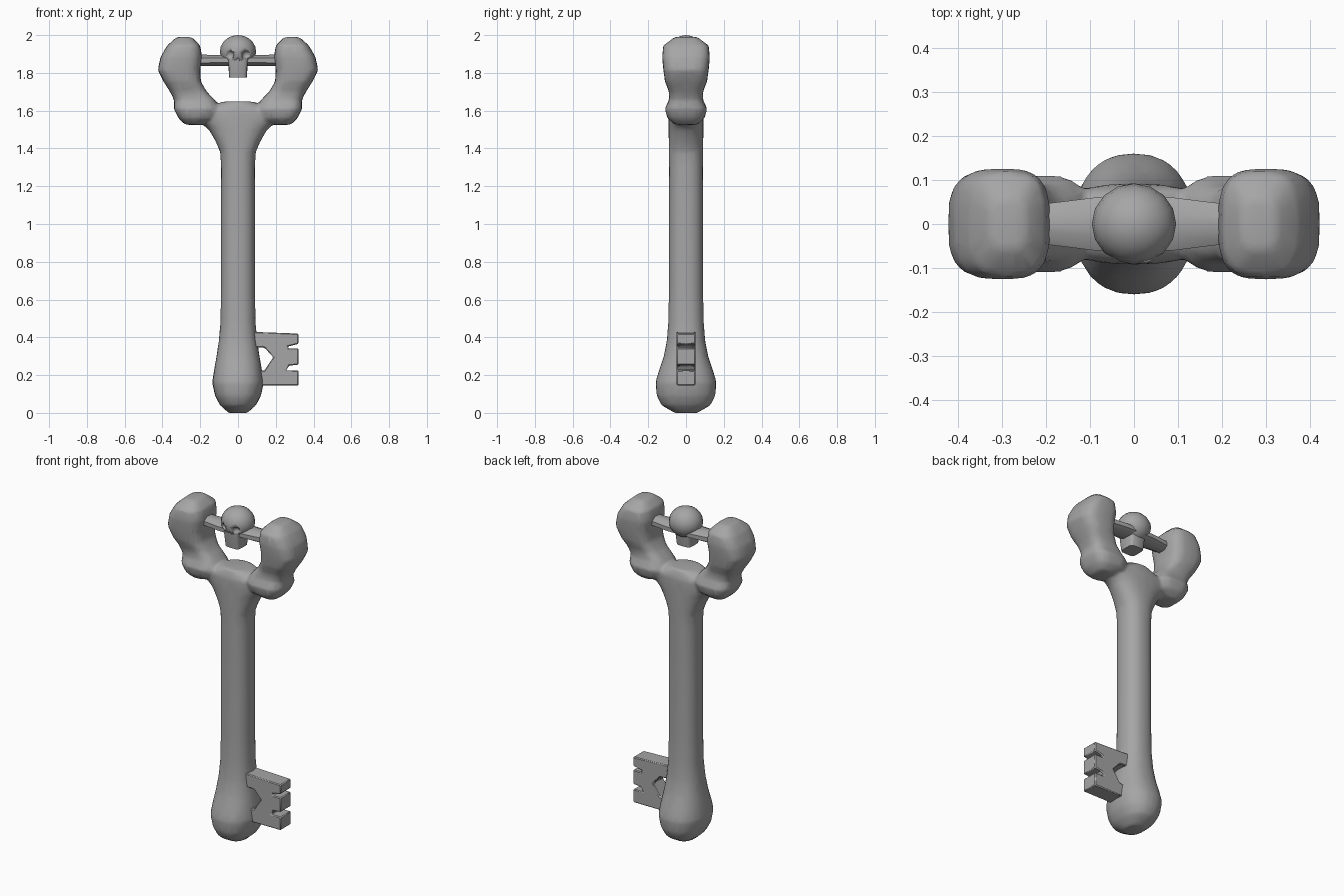
import bpy, bmesh, math
from mathutils import Matrix, Vector

if "Cube" in bpy.data.objects:
    bpy.data.objects.remove(bpy.data.objects["Cube"])

bone = bpy.data.materials.new("bone_grey")
bone.diffuse_color = (0.38, 0.38, 0.38, 1)
bone.use_nodes = True
bone.node_tree.nodes["Principled BSDF"].inputs["Base Color"].default_value = bone.diffuse_color


def finish(bm, name, angle=40):
    bmesh.ops.recalc_face_normals(bm, faces=bm.faces)
    me = bpy.data.meshes.new(name)
    bm.to_mesh(me)
    bm.free()
    ob = bpy.data.objects.new(name, me)
    bpy.context.collection.objects.link(ob)
    me.materials.append(bone)
    bpy.ops.object.select_all(action='DESELECT')
    ob.select_set(True)
    bpy.context.view_layer.objects.active = ob
    bpy.ops.object.shade_smooth_by_angle(angle=math.radians(angle))
    return ob


def loft(bm, sections, power, sides=24, mirror=1):
    """Stack rounded sections given as (z, x_min, x_max, half_depth)."""
    rings = []
    for z, x0, x1, hy in sections:
        ring = []
        for i in range(sides):
            a = 2 * math.pi * i / sides
            c, s = math.cos(a), math.sin(a)
            px = math.copysign(abs(c) ** (2 / power), c)
            py = math.copysign(abs(s) ** (2 / power), s)
            x = (x0 + x1) / 2 + (x1 - x0) / 2 * px
            ring.append(bm.verts.new((mirror * x, hy * py, z)))
        rings.append(ring)
    for a, b in zip(rings, rings[1:]):
        for i in range(sides):
            j = (i + 1) % sides
            bm.faces.new((a[i], a[j], b[j], b[i]))
    bm.faces.new(rings[0])
    bm.faces.new(rings[-1])


# Bone: shaft with lower knob, flaring neck, two knobbed arms
bm = bmesh.new()
shaft = [(0.0, .05, .06), (.04, .095, .13), (.09, .122, .155), (.16, .137, .162),
         (.22, .128, .145), (.30, .114, .118), (.38, .102, .102), (.48, .093, .094),
         (.65, .091, .091), (1.30, .09, .09), (1.38, .094, .092), (1.44, .12, .092),
         (1.50, .155, .092), (1.54, .20, .092), (1.60, .20, .092), (1.648, .08, .075)]
loft(bm, [(z, -hx, hx, hy) for z, hx, hy in shaft], 2.3)
arm = [(1.525, .19, .28, .06), (1.56, .12, .315, .098), (1.61, .10, .34, .113),
       (1.655, .12, .337, .09), (1.70, .165, .36, .09), (1.755, .197, .395, .112),
       (1.815, .20, .425, .12), (1.885, .19, .41, .127), (1.945, .20, .375, .12),
       (1.99, .245, .325, .06)]
for side in (-1, 1):
    loft(bm, arm, 3.2, mirror=side)
ob = finish(bm, "bone_shaft_and_fork")
# Fuse the overlapping lofts, soften the joints, reduce to a low-poly surface
m = ob.modifiers.new("fuse", 'REMESH')
m.mode = 'VOXEL'
m.voxel_size = 0.012
m.use_smooth_shade = True
m = ob.modifiers.new("soften", 'SMOOTH')
m.factor = 0.5
m.iterations = 4
m = ob.modifiers.new("reduce", 'DECIMATE')
m.ratio = 0.15

# Key bit: extruded tooth outline
outline = [(.05, .43), (.32, .42), (.32, .365), (.265, .352), (.265, .342), (.32, .342),
           (.32, .255), (.27, .25), (.255, .225), (.32, .225), (.32, .145), (.05, .145),
           (.05, .22), (.14, .225), (.187, .295), (.14, .345), (.05, .35)]
bm = bmesh.new()
face = bm.faces.new([bm.verts.new((x, -.05, z)) for x, z in outline])
ext = bmesh.ops.extrude_face_region(bm, geom=[face])
bmesh.ops.translate(bm, vec=(0, .1, 0),
                    verts=[v for v in ext['geom'] if isinstance(v, bmesh.types.BMVert)])
ob = finish(bm, "key_teeth")
m = ob.modifiers.new("soft_edges", 'BEVEL')
m.width = 0.008
m.segments = 1

# Cross bar carrying the skull, a little deeper toward the middle
bm = bmesh.new()
stations = [(-.24, .034, .045), (-.09, .031, .065), (.09, .031, .065), (.24, .034, .045)]
rings = []
for x, hz, hy in stations:
    rings.append([bm.verts.new((x, hy * math.cos(a), 1.866 + hz * math.sin(a)))
                  for a in (math.pi / 4 * (i + .5) for i in range(8))])
for a, b in zip(rings, rings[1:]):
    for i in range(8):
        bm.faces.new((a[i], a[(i + 1) % 8], b[(i + 1) % 8], b[i]))
bm.faces.new(rings[0])
bm.faces.new(rings[-1])
finish(bm, "cross_bar", 50)

# Skull: rounded cranium and tapered jaw
bm = bmesh.new()
bmesh.ops.create_uvsphere(bm, u_segments=16, v_segments=10, radius=1,
                          matrix=Matrix.Translation((0, 0, 1.912)) @ Matrix.Diagonal((.096, .092, .088, 1)))
cranium = finish(bm, "skull_cranium", 50)
bm = bmesh.new()
loft(bm, [(1.775, -.047, .047, .05), (1.83, -.05, .05, .058), (1.87, -.055, .055, .06)], 5, 16)
jaw = finish(bm, "skull_jaw")
jaw.location.y = -.015

# Eye sockets and nose hole
bm = bmesh.new()
for x, z, r in ((-.045, 1.895, .024), (.045, 1.895, .024), (0, 1.868, .012)):
    bmesh.ops.create_icosphere(bm, subdivisions=2, radius=r,
                               matrix=Matrix.Translation((x, -.083, z)))
cutter = finish(bm, "socket_cutter")
cutter.hide_render = True
cutter.hide_viewport = True
m = cranium.modifiers.new("sockets", 'BOOLEAN')
m.object = cutter
m.operation = 'DIFFERENCE'
